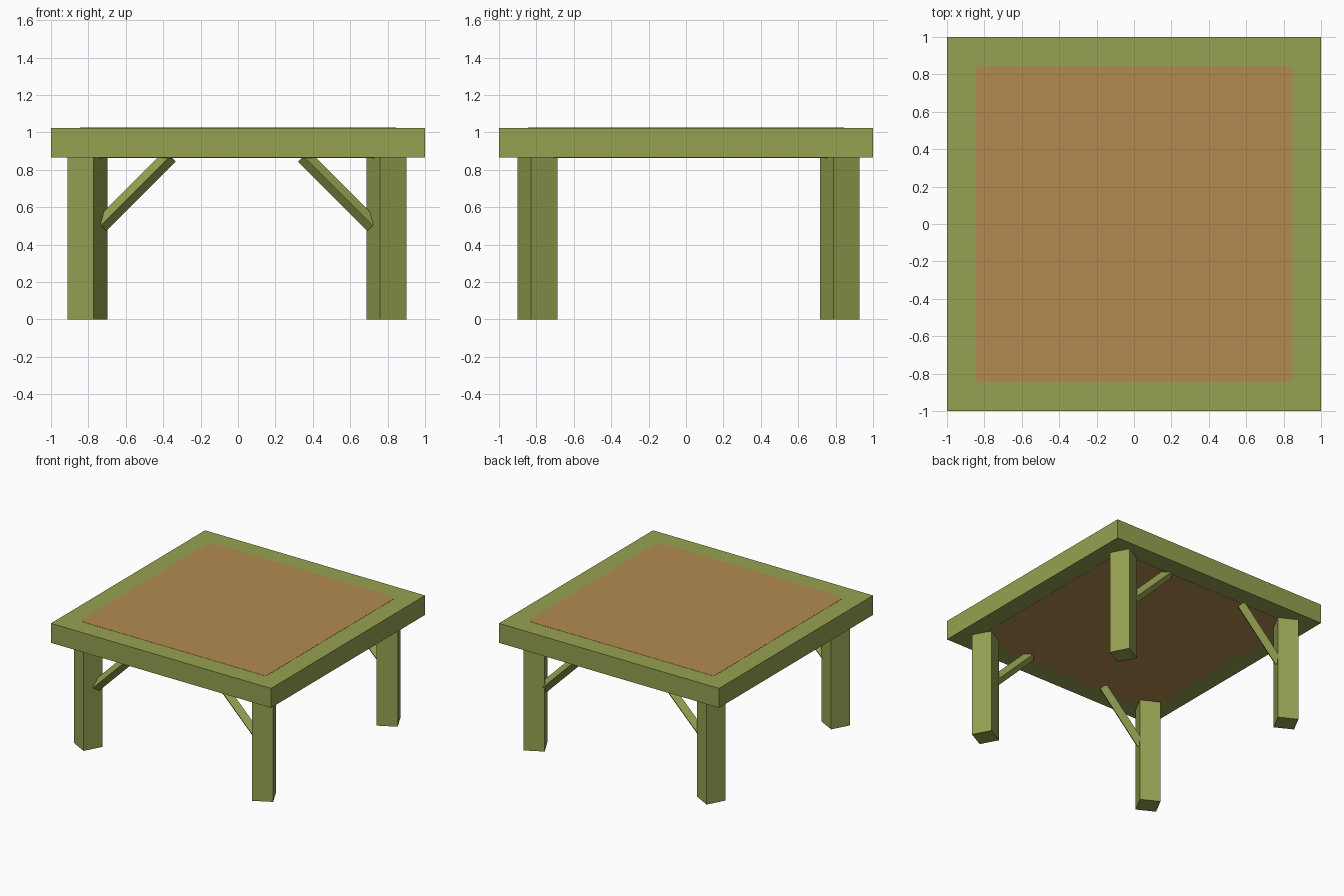
import bpy
import bmesh
from math import radians

if "Cube" in bpy.data.objects:
    bpy.data.objects.remove(bpy.data.objects["Cube"])


def make_material(name, rgb):
    mat = bpy.data.materials.new(name)
    mat.use_nodes = True
    mat.diffuse_color = (*rgb, 1)
    mat.node_tree.nodes["Principled BSDF"].inputs["Base Color"].default_value = (*rgb, 1)
    return mat


def box(name, size, location, mat, rotation=(0, 0, 0), corner=0):
    """Box mesh; corner rounds its four upright edges."""
    bm = bmesh.new()
    bmesh.ops.create_cube(bm, size=1)
    bmesh.ops.scale(bm, vec=size, verts=bm.verts)
    if corner:
        upright = [e for e in bm.edges if abs(e.verts[0].co.z - e.verts[1].co.z) > size[2] / 2]
        bmesh.ops.bevel(bm, geom=upright, offset=corner, segments=4,
                        profile=0.5, affect='EDGES')
    mesh = bpy.data.meshes.new(name)
    bm.to_mesh(mesh)
    bm.free()
    mesh.materials.append(mat)
    obj = bpy.data.objects.new(name, mesh)
    obj.location = location
    obj.rotation_euler = [radians(a) for a in rotation]
    bpy.context.collection.objects.link(obj)
    return obj


green = make_material("olive_green_wood", (0.305, 0.356, 0.082))
brown = make_material("tan_brown_panel", (0.445, 0.258, 0.08))

UNDERSIDE, TOP = 0.865, 1.025
thickness = TOP - UNDERSIDE
middle = (TOP + UNDERSIDE) / 2

# Table top with a flush panel showing on both faces
box("table_top", (2, 2, thickness), (0, 0, middle), green)
box("centre_panel", (1.69, 1.69, thickness + 0.003), (0, 0, middle), brown, corner=0.03)

# Twisted legs, each with a diagonal brace running inward
for side, x in (("right", -0.805), ("left", 0.793)):
    sign = 1 if x > 0 else -1
    for end, y in (("front", -0.795), ("back", 0.822)):
        box(f"{end}_{side}_leg", (0.158, 0.158, UNDERSIDE), (x, y, UNDERSIDE / 2),
            green, rotation=(0, 0, sign * 28))
        box(f"{end}_{side}_brace", (0.524, 0.059, 0.059), (x - sign * 0.257, y, 0.688),
            green, rotation=(45, sign * 45, 0))
